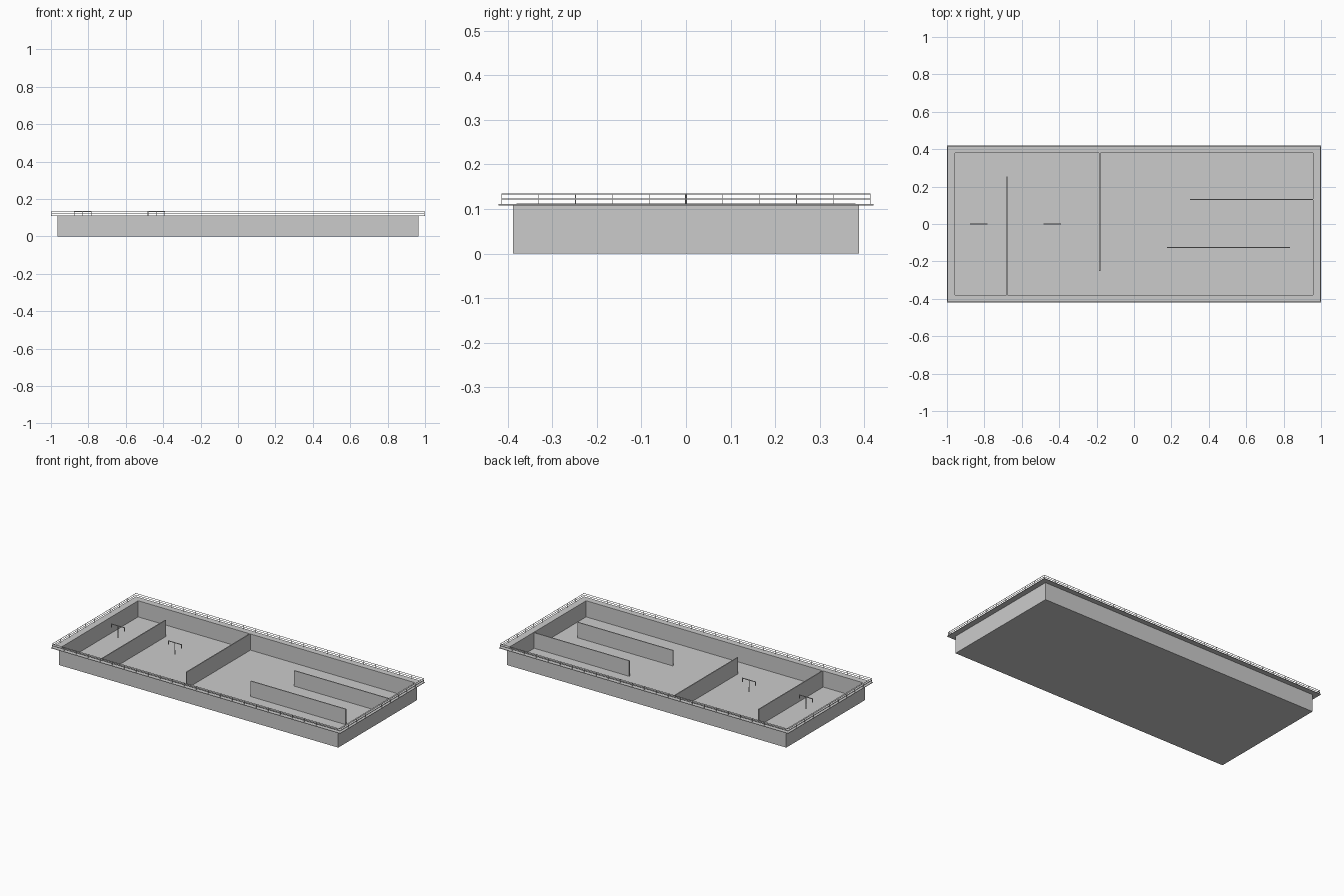
import bpy, bmesh
from mathutils import Vector

if "Cube" in bpy.data.objects:
    bpy.data.objects.remove(bpy.data.objects["Cube"])


def add_box(bm, x0, x1, y0, y1, z0, z1):
    vs = bmesh.ops.create_cube(bm, size=1)["verts"]
    for v in vs:
        v.co = Vector((x1 if v.co.x > 0 else x0,
                       y1 if v.co.y > 0 else y0,
                       z1 if v.co.z > 0 else z0))


def finish(name, bm):
    mesh = bpy.data.meshes.new(name)
    bm.to_mesh(mesh)
    bm.free()
    ob = bpy.data.objects.new(name, mesh)
    bpy.context.collection.objects.link(ob)
    return ob


def boxes(name, *items):
    bm = bmesh.new()
    for b in items:
        add_box(bm, *b)
    return finish(name, bm)


def ring(name, ox, oy, ix, iy, z0, z1):
    # rectangular frame with mitred corners
    bm = bmesh.new()
    signs = [(-1, -1), (1, -1), (1, 1), (-1, 1)]
    loops = [[bm.verts.new((sx * a, sy * b, z)) for sx, sy in signs]
             for a, b, z in ((ox, oy, z0), (ox, oy, z1), (ix, iy, z1), (ix, iy, z0))]
    for k in range(4):
        p, q = loops[k], loops[(k + 1) % 4]
        for i in range(4):
            j = (i + 1) % 4
            bm.faces.new((p[i], p[j], q[j], q[i]))
    bmesh.ops.recalc_face_normals(bm, faces=bm.faces)
    return finish(name, bm)


WX, WY = 0.965, 0.388      # outside of the walls
IX, IY = 0.957, 0.380      # inside of the walls
FLOOR = 0.01

# tank shell
boxes("tank_floor", (-WX, WX, -WY, WY, 0, FLOOR))
ring("tank_walls", WX, WY, IX, IY, FLOOR, 0.108)
ring("walkway", 1.0, 0.42, IX, IY, 0.108, 0.111)

# baffle walls
T = 0.003
for i, (x, y0, y1) in enumerate([(-0.68, -IY, 0.254), (-0.183, -0.25, IY)]):
    boxes(f"cross_baffle_{i + 1}", (x - T, x + T, y0, y1, FLOOR, 0.113))
for i, (y, x0, x1) in enumerate([(0.13, 0.30, IX), (-0.126, 0.177, 0.835)]):
    boxes(f"long_baffle_{i + 1}", (x0, x1, y - T, y + T, FLOOR, 0.107))

# handrails and posts around the walkway
RX, RY, R = 0.995, 0.413, 0.001
for name, z in (("top_rail", 0.134), ("mid_rail", 0.123)):
    ring(name, RX + R, RY + R, RX - R, RY - R, z - R, z + R)
bm = bmesh.new()
P = 0.0008
nx, ny = 24, 10
spots = [(-RX + 2 * RX * i / nx, s * RY) for i in range(nx + 1) for s in (-1, 1)]
spots += [(s * RX, -RY + 2 * RY * i / ny) for i in range(1, ny) for s in (-1, 1)]
for x, y in spots:
    add_box(bm, x - P, x + P, y - P, y + P, 0.111, 0.134)
finish("rail_posts", bm)

# mixers: bridge beam on two short legs, shaft and hub
for i, x in enumerate((-0.83, -0.436)):
    h, w = 0.047, 0.0018
    boxes(f"mixer_bridge_{i + 1}",
          (x - h, x + h, -w, w, 0.131, 0.135),
          (x - h, x - h + 2 * w, -w, w, 0.110, 0.131),
          (x + h - 2 * w, x + h, -w, w, 0.110, 0.131))
    for part, r, z0, z1 in (("shaft", 0.0015, 0.085, 0.131), ("hub", 0.004, 0.06, 0.087)):
        bpy.ops.mesh.primitive_cylinder_add(vertices=12, radius=r, depth=z1 - z0,
                                            location=(x, 0, (z0 + z1) / 2))
        bpy.context.object.name = f"mixer_{part}_{i + 1}"
        bpy.ops.object.shade_smooth_by_angle()
